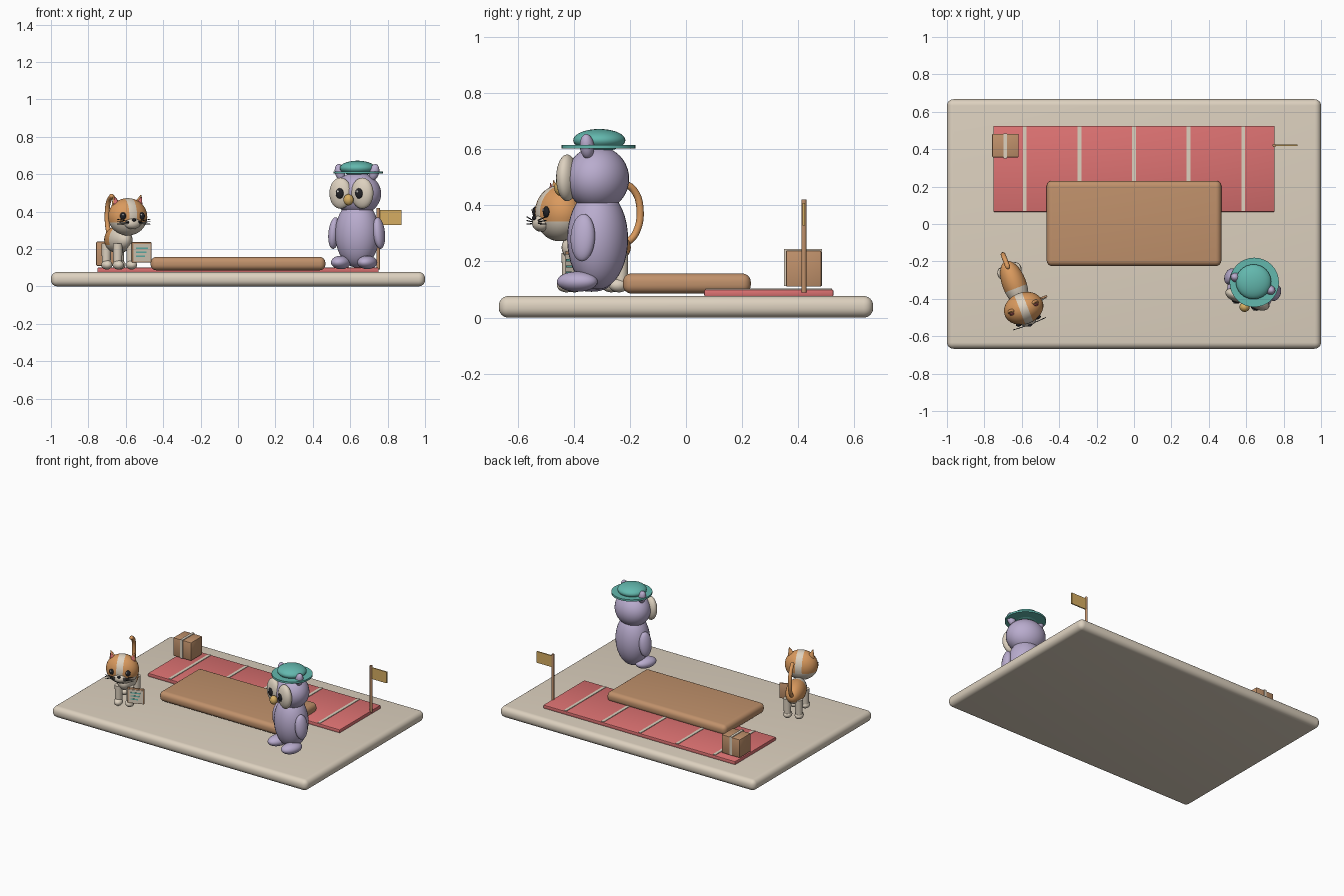
import bpy, bmesh
from math import radians
from mathutils import Matrix, Vector

cube = bpy.data.objects.get("Cube")
if cube:
    bpy.data.objects.remove(cube, do_unlink=True)


def material(name, hex_code):
    def linear(c):
        return c / 12.92 if c < 0.04045 else ((c + 0.055) / 1.055) ** 2.4
    rgb = [linear(int(hex_code[i:i + 2], 16) / 255) for i in (0, 2, 4)]
    mat = bpy.data.materials.new(name)
    mat.use_nodes = True
    mat.diffuse_color = (*rgb, 1)
    mat.node_tree.nodes["Principled BSDF"].inputs["Base Color"].default_value = (*rgb, 1)
    return mat


CREAM = material("cream", "DDD1BF")
RED = material("coral_red", "DD7272")
BROWN = material("wood_brown", "C0916B")
PURPLE = material("lavender", "B9ACCE")
TEAL = material("teal", "63B8AE")
ORANGE = material("ginger", "DA9A5E")
GOLD = material("gold", "D6AE62")
DARK = material("near_black", "222226")
WHITE = material("white", "F4F2EE")

WORLD = Matrix.Identity(4)


def finish(name, bm, mats, matrix, smooth=True):
    mesh = bpy.data.meshes.new(name)
    bm.to_mesh(mesh)
    bm.free()
    for m in mats:
        mesh.materials.append(m)
    if smooth:
        mesh.shade_smooth()
        mesh.set_sharp_from_angle(angle=radians(40))
    obj = bpy.data.objects.new(name, mesh)
    bpy.context.collection.objects.link(obj)
    obj.matrix_world = matrix
    return obj


def ellipsoid(name, loc, half, mat, frame=WORLD, rot=WORLD, cuts=(), second=None, rule=None):
    """Smooth ellipsoid; cuts are (point, normal) planes, rule picks the second colour."""
    bm = bmesh.new()
    bmesh.ops.create_uvsphere(bm, u_segments=32, v_segments=20, radius=1)
    bmesh.ops.scale(bm, vec=half, verts=bm.verts)
    for point, normal in cuts:
        bmesh.ops.bisect_plane(bm, geom=bm.verts[:] + bm.edges[:] + bm.faces[:],
                               plane_co=point, plane_no=normal)
    if rule:
        for f in bm.faces:
            f.material_index = int(rule(f.calc_center_median()))
    mats = [mat, second] if second else [mat]
    return finish(name, bm, mats, frame @ Matrix.Translation(loc) @ rot)


def box(name, low, high, mat, bevel=0.0, segments=2, frame=WORLD):
    low, high = Vector(low), Vector(high)
    bm = bmesh.new()
    bmesh.ops.create_cube(bm, size=1)
    bmesh.ops.scale(bm, vec=high - low, verts=bm.verts)
    if bevel:
        bmesh.ops.bevel(bm, geom=bm.edges[:], offset=bevel, segments=segments,
                        profile=0.5, affect='EDGES')
    return finish(name, bm, [mat], frame @ Matrix.Translation((low + high) / 2), bevel > 0)


def cone(name, loc, r1, r2, depth, mat, frame=WORLD, rot=WORLD, flat=1.0):
    bm = bmesh.new()
    bmesh.ops.create_cone(bm, cap_ends=True, segments=32, radius1=r1, radius2=r2, depth=depth)
    bmesh.ops.scale(bm, vec=(1, flat, 1), verts=bm.verts)
    return finish(name, bm, [mat], frame @ Matrix.Translation(loc) @ rot)


def tube(name, points, radius, mat, frame=WORLD):
    curve = bpy.data.curves.new(name, 'CURVE')
    curve.dimensions = '3D'
    curve.bevel_depth = radius
    curve.bevel_resolution = 4
    curve.use_fill_caps = True
    spline = curve.splines.new('BEZIER')
    spline.bezier_points.add(len(points) - 1)
    for bp, p in zip(spline.bezier_points, points):
        bp.co = p
        bp.handle_left_type = bp.handle_right_type = 'AUTO'
    curve.materials.append(mat)
    obj = bpy.data.objects.new(name, curve)
    bpy.context.collection.objects.link(obj)
    obj.matrix_world = frame


def placed(x, y, degrees):
    return Matrix.Translation((x, y, 0)) @ Matrix.Rotation(radians(degrees), 4, 'Z')


SIDES = (("left", 1), ("right", -1))

# Floor, rug with stripes, low table
box("floor_slab", (-1, -0.667, 0), (1, 0.667, 0.077), CREAM, 0.034, 6)
box("rug", (-0.752, 0.065, 0.075), (0.752, 0.525, 0.1), RED, 0.005)
for i in range(5):
    x = (i - 2) * 0.292
    box(f"rug_stripe_{i + 1}", (x - 0.01, 0.07, 0.098), (x + 0.01, 0.52, 0.104), CREAM)
box("low_table", (-0.467, -0.225, 0.086), (0.467, 0.231, 0.157), BROWN, 0.03, 6)

# Parcel with tape
box("parcel", (-0.758, 0.356, 0.11), (-0.617, 0.482, 0.239), BROWN, 0.005)
box("parcel_tape", (-0.698, 0.35, 0.112), (-0.68, 0.484, 0.244), CREAM)

# Flag on a pole
cone("flag_pole", (0.75, 0.42, 0.255), 0.009, 0.009, 0.33, BROWN)
box("flag", (0.752, 0.416, 0.328), (0.874, 0.424, 0.408), GOLD)

# Owl: body, head, feet, wings
owl = placed(0.638, -0.315, -20)
ellipsoid("owl_body", (0, 0, 0.28), (0.12, 0.107, 0.18), PURPLE, owl)
ellipsoid("owl_head", (0, 0, 0.495), (0.13, 0.11, 0.115), PURPLE, owl)
for side, s in SIDES:
    ellipsoid(f"owl_{side}_wing", (s * 0.127, -0.01, 0.285), (0.03, 0.045, 0.085), PURPLE, owl,
              Matrix.Rotation(radians(-6 * s), 4, 'Y'))
    ellipsoid(f"owl_{side}_foot", (s * 0.075, -0.05, 0.128), (0.05, 0.075, 0.036), PURPLE, owl)
    ellipsoid(f"owl_{side}_ear_tuft", (s * 0.097, -0.005, 0.61), (0.027, 0.025, 0.045), PURPLE,
              owl, Matrix.Rotation(radians(15 * s), 4, 'Y'))
    # Eye disc, pupil and glint
    ellipsoid(f"owl_{side}_eye", (s * 0.062, -0.093, 0.498), (0.062, 0.035, 0.083), CREAM, owl)
    ellipsoid(f"owl_{side}_pupil", (s * 0.055, -0.124, 0.497), (0.022, 0.012, 0.028), DARK, owl)
    ellipsoid(f"owl_{side}_glint", (s * 0.055 - 0.006, -0.134, 0.507), (0.006, 0.004, 0.007),
              WHITE, owl)
ellipsoid("owl_beak", (0, -0.138, 0.463), (0.027, 0.025, 0.03), GOLD, owl)

# Hat
hat = placed(0.643, -0.312, 0)
cone("hat_brim", (0, 0, 0.609), 0.132, 0.132, 0.013, TEAL, hat)
ellipsoid("hat_crown", (-0.004, 0.003, 0.632), (0.095, 0.093, 0.04), TEAL, hat)

# Cat: body with cream chest and belly
cat = placed(-0.64, -0.32, 21)
ellipsoid("cat_body", (0, 0, 0.25), (0.064, 0.13, 0.073), ORANGE, cat,
          cuts=(((0, -0.025, 0), (0, 1, 0)), ((0, 0, -0.03), (0, 0, 1))),
          second=CREAM, rule=lambda c: c.y < -0.025 or c.z < -0.03)
for part, y in (("front", -0.09), ("back", 0.08)):
    for side, s in SIDES:
        cone(f"cat_{part}_{side}_leg", (s * 0.038, y, 0.17), 0.023, 0.026, 0.12, CREAM, cat)
        ellipsoid(f"cat_{part}_{side}_paw", (s * 0.038, y - 0.008, 0.115),
                  (0.029, 0.036, 0.025), CREAM, cat)
tube("cat_tail", [(0, 0.11, 0.26), (0, 0.15, 0.3), (0, 0.167, 0.39), (0, 0.143, 0.455),
                  (0, 0.1, 0.482)], 0.013, ORANGE, cat)
ellipsoid("cat_tail_tip", (0, 0.1, 0.482), (0.013, 0.016, 0.013), ORANGE, cat)

# Cat head with cream blaze and lower face
head = cat @ Matrix.Translation((0, -0.14, 0.372))
ellipsoid("cat_head", (0, 0, 0), (0.108, 0.085, 0.1), ORANGE, head,
          cuts=(((0.022, 0, 0), (1, 0, 0)), ((-0.022, 0, 0), (1, 0, 0)),
                ((0, 0, -0.03), (0, 0, 1))),
          second=CREAM, rule=lambda c: abs(c.x) < 0.022 or c.z < -0.03)
ellipsoid("cat_muzzle", (0, -0.07, -0.036), (0.045, 0.03, 0.03), CREAM, head)
ellipsoid("cat_nose", (0, -0.097, -0.017), (0.011, 0.007, 0.008), DARK, head)
for side, s in SIDES:
    tilt = Matrix.Rotation(radians(16 * s), 4, 'Y')
    cone(f"cat_{side}_ear", (s * 0.068, 0.008, 0.079), 0.036, 0.002, 0.08, ORANGE, head, tilt, 0.6)
    cone(f"cat_{side}_inner_ear", (s * 0.068, -0.005, 0.077), 0.026, 0.002, 0.062, RED, head,
         tilt, 0.55)
    ellipsoid(f"cat_{side}_eye", (s * 0.053, -0.071, 0.004), (0.018, 0.011, 0.02), DARK, head)
    ellipsoid(f"cat_{side}_eye_glint", (s * 0.053 - 0.005, -0.081, 0.011),
              (0.005, 0.003, 0.005), WHITE, head)
    for i in (-1, 0, 1):
        tube(f"cat_{side}_whisker_{i + 2}",
             [(s * 0.028, -0.092, -0.031 + i * 0.006), (s * 0.095, -0.088, -0.026 + i * 0.013)],
             0.002, DARK, head)

# Clipboard with paper and written lines
board = placed(-0.517, -0.405, 21) @ Matrix.Translation((0, 0, 0.182))
box("clipboard", (-0.056, -0.006, -0.054), (0.056, 0.006, 0.054), BROWN, 0.003, frame=board)
box("clipboard_paper", (-0.048, -0.01, -0.048), (0.048, -0.005, 0.044), CREAM, frame=board)
for i, z in enumerate((0.022, 0, -0.022)):
    box(f"clipboard_line_{i + 1}", (-0.034, -0.012, z - 0.004), (0.034 - i * 0.008, -0.009, z + 0.004),
        TEAL, frame=board)
